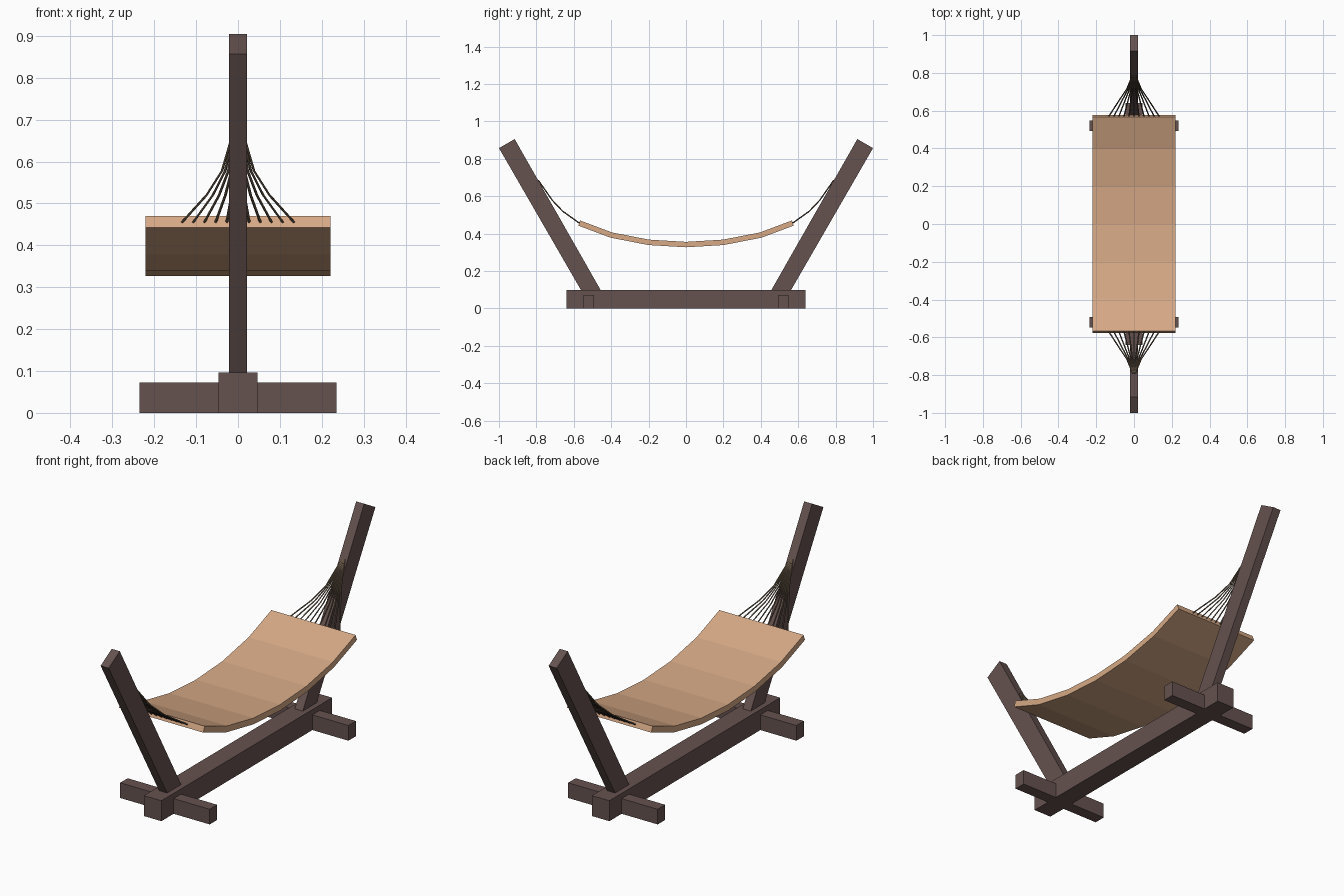
import bpy, bmesh
from mathutils import Vector

if "Cube" in bpy.data.objects:
    bpy.data.objects.remove(bpy.data.objects["Cube"])


def material(name, rgb):
    m = bpy.data.materials.new(name)
    m.diffuse_color = (*rgb, 1)
    m.use_nodes = True
    m.node_tree.nodes["Principled BSDF"].inputs["Base Color"].default_value = m.diffuse_color
    return m


wood = material("dark_wood", (0.13, 0.085, 0.08))
cloth = material("tan_cloth", (0.68, 0.40, 0.24))
cord = material("brown_cord", (0.12, 0.085, 0.055))


def prism(name, profile, half_width, mat):
    """Extrude a (y, z) outline across x."""
    bm = bmesh.new()
    face = bm.faces.new([bm.verts.new((-half_width, y, z)) for y, z in profile])
    ext = bmesh.ops.extrude_face_region(bm, geom=[face])
    moved = [v for v in ext["geom"] if isinstance(v, bmesh.types.BMVert)]
    bmesh.ops.translate(bm, verts=moved, vec=(2 * half_width, 0, 0))
    bmesh.ops.recalc_face_normals(bm, faces=bm.faces)
    me = bpy.data.meshes.new(name)
    bm.to_mesh(me)
    bm.free()
    me.materials.append(mat)
    ob = bpy.data.objects.new(name, me)
    bpy.context.collection.objects.link(ob)
    return ob


def rect(y0, y1, z0, z1):
    return [(y0, z0), (y1, z0), (y1, z1), (y0, z1)]


# Base beam
prism("base_beam", rect(-0.64, 0.64, 0, 0.097), 0.046, wood)

# Cross feet, leaning posts and fan of ropes at each end
for side, s in (("front", -1), ("back", 1)):
    prism(side + "_foot", rect(s * 0.52 - 0.028, s * 0.52 + 0.028, 0, 0.072), 0.235, wood)
    post = [(0.429, 0.05), (0.534, 0.05), (1.0, 0.857), (0.916, 0.905)]
    prism(side + "_post", [(s * y, z) for y, z in post], 0.021, wood)

    curve = bpy.data.curves.new(side + "_ropes", "CURVE")
    curve.dimensions = "3D"
    curve.bevel_depth = 0.0035
    curve.bevel_resolution = 0
    curve.use_fill_caps = True
    for i in range(11):
        x = (i - 5) * 0.0273
        path = [(1, 0.565, 0.452), (0.55, 0.66, 0.52), (0.28, 0.715, 0.578), (0.05, 0.79, 0.685)]
        spline = curve.splines.new("POLY")
        spline.points.add(len(path) - 1)
        for p, (k, y, z) in zip(spline.points, path):
            p.co = (x * k, s * y, z, 1)
    curve.materials.append(cord)
    bpy.context.collection.objects.link(bpy.data.objects.new(side + "_ropes", curve))

# Sagging cloth: centre line offset along its normals
half = [(0.0, 0.341), (0.2, 0.353), (0.4, 0.392), (0.571, 0.456)]
line = [Vector((-y, z)) for y, z in half[:0:-1]] + [Vector(p) for p in half]
upper, lower = [], []
for i, p in enumerate(line):
    d = (line[min(i + 1, len(line) - 1)] - line[max(i - 1, 0)]).normalized()
    n = Vector((-d.y, d.x)) * 0.0145
    upper.append(p + n)
    lower.append(p - n)
prism("hammock_cloth", [tuple(p) for p in lower + upper[::-1]], 0.221, cloth)
